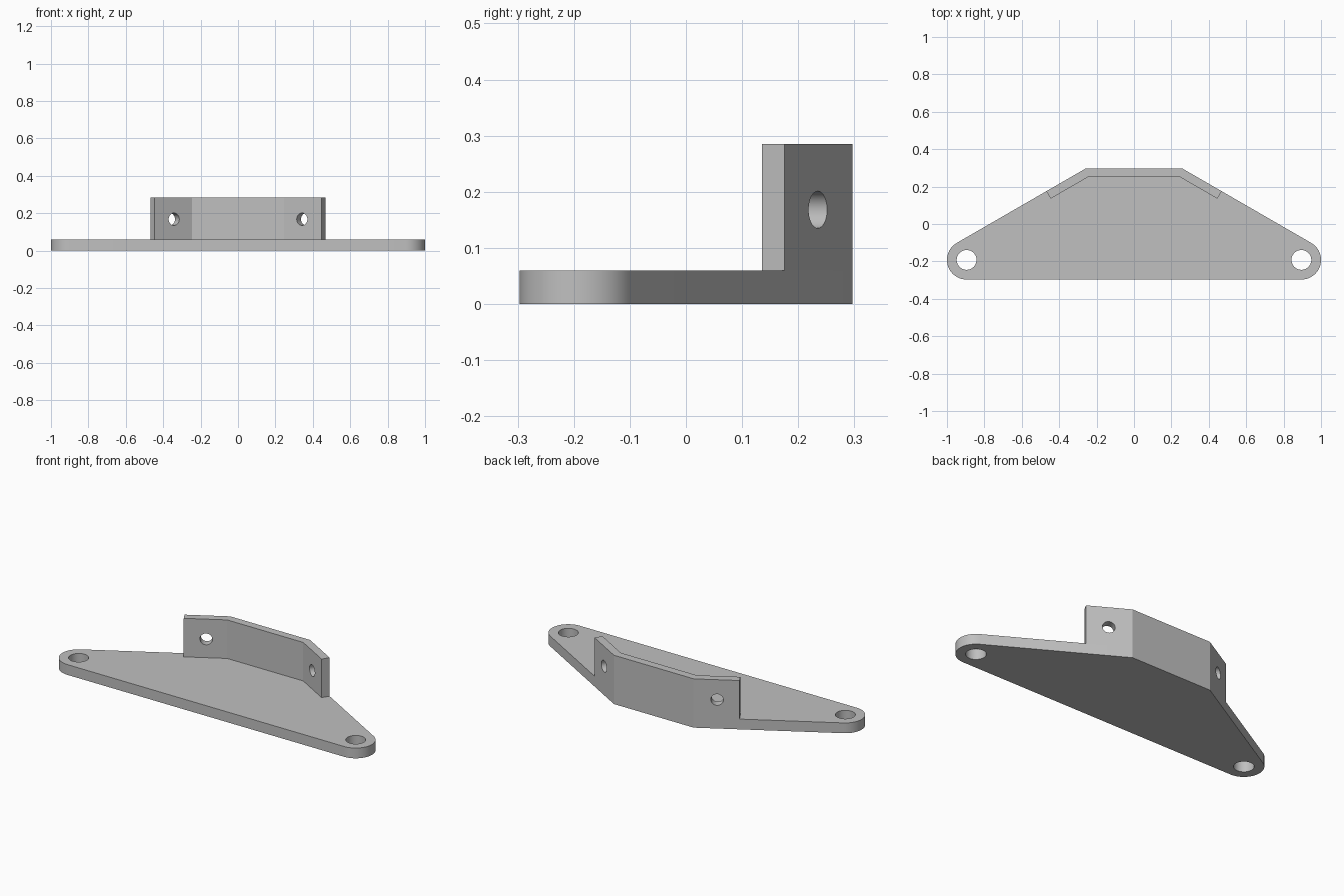
import bpy, bmesh
from math import radians, sin, cos, tan, pi
from mathutils import Vector, Matrix

cube = bpy.data.objects.get("Cube")
if cube:
    bpy.data.objects.remove(cube, do_unlink=True)

PLATE_H, TOP = 0.06, 0.285
EAR = Vector((0.895, -0.192))
EAR_R, EAR_HOLE_R = 0.105, 0.053
WALL_T, WALL_HOLE_R, WALL_HOLE_Z = 0.046, 0.033, 0.168
SLOPE = radians(30)

grey = bpy.data.materials.new("light grey metal")
grey.use_nodes = True
colour = (0.527, 0.527, 0.527, 1)
grey.diffuse_color = colour
grey.node_tree.nodes["Principled BSDF"].inputs["Base Color"].default_value = colour


def make_object(name, bm):
    bmesh.ops.recalc_face_normals(bm, faces=bm.faces)
    mesh = bpy.data.meshes.new(name)
    bm.to_mesh(mesh)
    bm.free()
    mesh.materials.append(grey)
    obj = bpy.data.objects.new(name, mesh)
    bpy.context.collection.objects.link(obj)
    return obj


def prism(name, outline, z0, z1):
    bm = bmesh.new()
    face = bm.faces.new([bm.verts.new((x, y, z0)) for x, y in outline])
    new = bmesh.ops.extrude_face_region(bm, geom=[face])["geom"]
    bmesh.ops.translate(bm, vec=(0, 0, z1 - z0),
                        verts=[v for v in new if isinstance(v, bmesh.types.BMVert)])
    return make_object(name, bm)


def cylinder(name, radius, depth, matrix):
    bm = bmesh.new()
    bmesh.ops.create_cone(bm, cap_ends=True, segments=48, radius1=radius,
                          radius2=radius, depth=depth, matrix=matrix)
    obj = make_object(name, bm)
    obj.hide_render = True
    return obj


def boolean(target, tool, operation):
    mod = target.modifiers.new(operation.lower(), "BOOLEAN")
    mod.operation, mod.solver, mod.object = operation, "EXACT", tool
    bpy.context.view_layer.objects.active = target
    bpy.ops.object.modifier_apply(modifier=mod.name)
    bpy.data.objects.remove(tool, do_unlink=True)


def mirrored(points):
    return points + [(-x, y) for x, y in reversed(points)]


# Base plate: rounded ears joined to a narrow back edge by sloping sides
back_y = 0.297
tangent = EAR + EAR_R * Vector((sin(SLOPE), cos(SLOPE)))
corner = Vector((tangent.x - (back_y - tangent.y) / tan(SLOPE), back_y))
STEPS = 24
right_side = []
for i in range(STEPS + 1):
    a = -pi / 2 + (pi - SLOPE) * i / STEPS
    right_side.append((EAR.x + EAR_R * cos(a), EAR.y + EAR_R * sin(a)))
right_side.append(tuple(corner))
bracket = prism("mounting_bracket", mirrored(right_side), 0, PLATE_H)

# Upright wall following the back edge and the start of both slopes
along = Vector((cos(SLOPE), -sin(SLOPE)))
normal = Vector((sin(SLOPE), cos(SLOPE)))
end = corner + along * 0.243
inner_end = end - normal * WALL_T
inner_corner = corner - Vector((WALL_T * tan(SLOPE / 2), WALL_T))
half = [tuple(p) for p in (corner, end, inner_end, inner_corner)]
wall = prism("upright_wall", mirrored(half), PLATE_H, TOP)
boolean(bracket, wall, "UNION")

# Vertical ear holes and angled wall holes
for side in (1, -1):
    ear = Matrix.Translation((side * EAR.x, EAR.y, PLATE_H / 2))
    boolean(bracket, cylinder("ear_hole", EAR_HOLE_R, 0.2, ear), "DIFFERENCE")
    p = corner + along * 0.124
    axis = Vector((side * normal.x, normal.y, 0))
    spot = Matrix.Translation((side * p.x, p.y, WALL_HOLE_Z))
    turn = axis.to_track_quat("Z", "Y").to_matrix().to_4x4()
    boolean(bracket, cylinder("wall_hole", WALL_HOLE_R, 0.2, spot @ turn), "DIFFERENCE")

# Smooth the round surfaces, keep the corners crisp
bpy.ops.object.select_all(action="DESELECT")
bracket.select_set(True)
bpy.context.view_layer.objects.active = bracket
bpy.ops.object.shade_smooth_by_angle(angle=radians(20))
